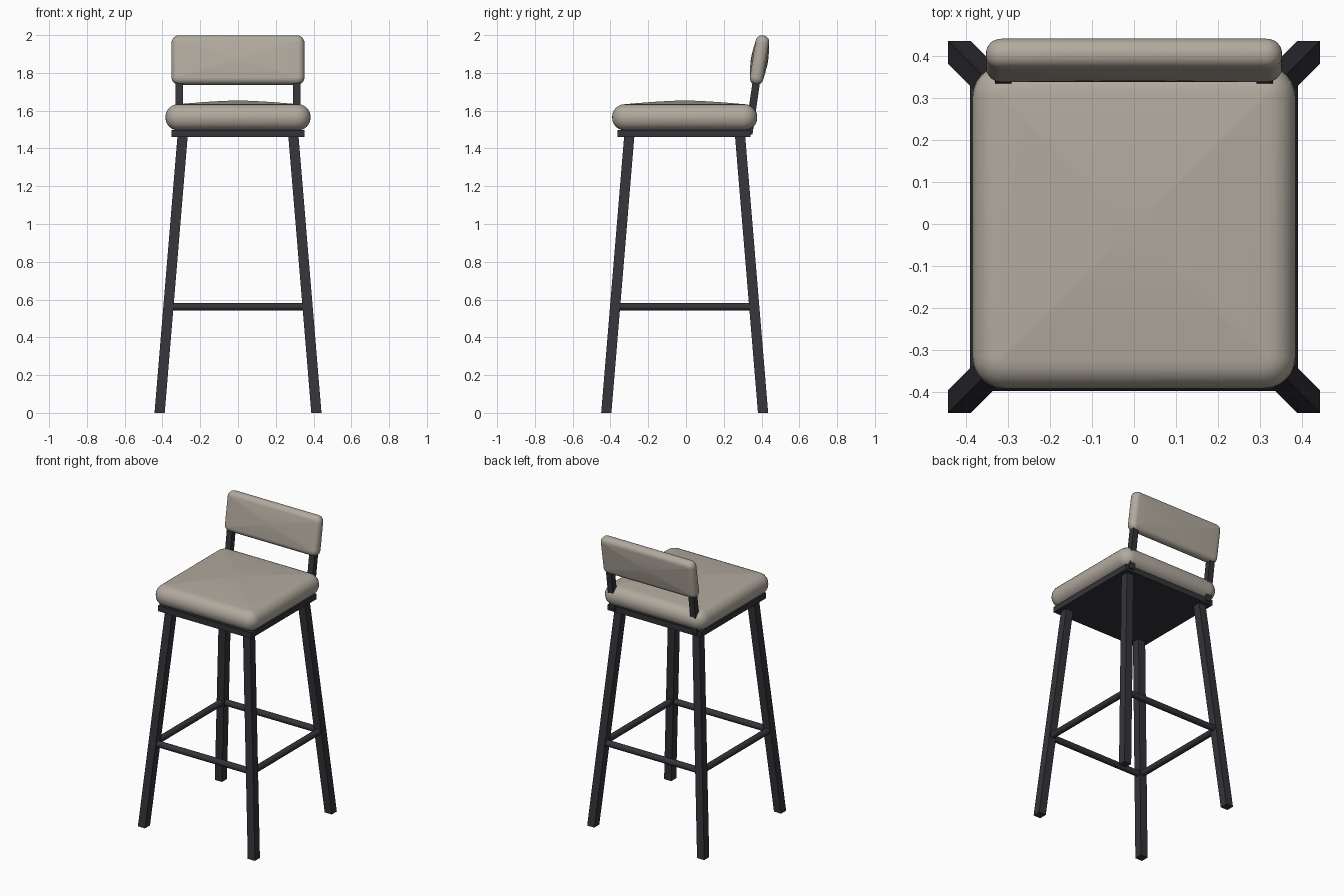
import bpy
import bmesh
from math import sin, cos, pi
from mathutils import Matrix, Vector

if "Cube" in bpy.data.objects:
    bpy.data.objects.remove(bpy.data.objects["Cube"])

Y0 = -0.007          # centre of the seat frame along y
LEAN = 0.16          # backwards lean of the backrest


def material(name, color):
    mat = bpy.data.materials.new(name)
    mat.use_nodes = True
    mat.diffuse_color = color
    mat.node_tree.nodes["Principled BSDF"].inputs["Base Color"].default_value = color
    return mat


FABRIC = material("taupe fabric", (0.44, 0.40, 0.34, 1))
METAL = material("dark metal", (0.034, 0.034, 0.042, 1))


def finish(bm, name, mat, smooth=False):
    bmesh.ops.recalc_face_normals(bm, faces=bm.faces)
    mesh = bpy.data.meshes.new(name)
    bm.to_mesh(mesh)
    bm.free()
    mesh.materials.append(mat)
    for poly in mesh.polygons:
        poly.use_smooth = smooth
    obj = bpy.data.objects.new(name, mesh)
    bpy.context.collection.objects.link(obj)
    if smooth:
        bpy.ops.object.select_all(action='DESELECT')
        obj.select_set(True)
        bpy.context.view_layer.objects.active = obj
        bpy.ops.object.shade_smooth_by_angle(angle=0.7)
    return obj


def bar(name, low, high, width):
    """Square bar with level ends, sheared from low to high."""
    low, high = Vector(low), Vector(high)
    bm = bmesh.new()
    bmesh.ops.create_cube(bm, size=1)
    for v in bm.verts:
        end = high if v.co.z > 0 else low
        v.co = end + Vector((v.co.x * width, v.co.y * width, 0))
    return finish(bm, name, METAL)


def rod(name, a, b, radius):
    """Round rod between two points."""
    a, b = Vector(a), Vector(b)
    bm = bmesh.new()
    turn = (b - a).to_track_quat('Z', 'Y').to_matrix().to_4x4()
    bmesh.ops.create_cone(bm, cap_ends=True, segments=16, radius1=radius,
                          radius2=radius, depth=(b - a).length,
                          matrix=Matrix.Translation((a + b) / 2) @ turn)
    return finish(bm, name, METAL, True)


def outline(hx, hy, r, z, steps=6):
    """Rounded rectangle as a ring of points."""
    points = []
    for quarter, (sx, sy) in enumerate(((1, 1), (-1, 1), (-1, -1), (1, -1))):
        for i in range(steps + 1):
            a = (quarter + i / steps) * pi / 2
            points.append((sx * (hx - r) + r * cos(a), sy * (hy - r) + r * sin(a), z))
    return points


def cushion(name, hx, hy, hz, corner, edge, crown_top, crown_bottom):
    """Padded slab with round edges and gently domed faces."""
    rings = []
    for side in (-1, 1):
        for i in range(7):
            a = (i / 6 - (side < 0)) * pi / 2
            inset = edge * (1 - cos(a))
            rings.append(outline(hx - inset, hy - inset, max(corner - inset, 0.004),
                                 side * (hz - edge) + edge * sin(a)))

    def dome(ring, crown):
        return [[(x * s, y * s, z + crown * (1 - s ** 1.5)) for x, y, z in ring]
                for s in (0.8, 0.6, 0.4, 0.2)]

    rings = dome(rings[0], -crown_bottom)[::-1] + rings + dome(rings[-1], crown_top)
    bm = bmesh.new()
    loops = [[bm.verts.new(p) for p in ring] for ring in rings]
    n = len(loops[0])
    for lower, upper in zip(loops, loops[1:]):
        for i in range(n):
            j = (i + 1) % n
            bm.faces.new((lower[i], lower[j], upper[j], upper[i]))
    for ring, z in ((loops[0], -hz - crown_bottom), (loops[-1], hz + crown_top)):
        tip = bm.verts.new((0, 0, z))
        for i in range(n):
            bm.faces.new((ring[i], ring[(i + 1) % n], tip))
    return finish(bm, name, FABRIC, True)


# Seat cushion and the plate under it
seat = cushion("seat_cushion", 0.384, 0.384, 0.069, 0.075, 0.066, 0.02, 0)
seat.location = (0, Y0, 1.565)

bm = bmesh.new()
bmesh.ops.create_cube(bm, size=1)
bmesh.ops.scale(bm, vec=(0.704, 0.704, 0.038), verts=bm.verts)
bmesh.ops.translate(bm, vec=(0, Y0 - 0.003, 1.479), verts=bm.verts)
finish(bm, "seat_plate", METAL)

# Backrest pad, standing and leaning back
back = cushion("backrest_pad", 0.352, 0.132, 0.036, 0.04, 0.034, 0.01, 0.01)
back.location = (0, 0.389, 1.868)
back.rotation_euler = (pi / 2 - LEAN, 0, 0)

# Splayed legs and backrest posts
for side, sx in (("left", 1), ("right", -1)):
    for end, sy in (("front", -1), ("back", 1)):
        bar(f"{end}_{side}_leg", (sx * 0.415, Y0 + sy * 0.415, 0),
            (sx * 0.293, Y0 + sy * 0.293, 1.47), 0.054)
    bar(f"{side}_backrest_post", (sx * 0.311, 0.332, 1.474),
        (sx * 0.311, 0.382, 1.82), 0.04)

# Footrest rods between the legs
R, Z = 0.369, 0.562
for name, s in (("front", -1), ("back", 1)):
    rod(f"{name}_footrest", (-R, Y0 + s * R, Z), (R, Y0 + s * R, Z), 0.021)
for name, s in (("left", 1), ("right", -1)):
    rod(f"{name}_footrest", (s * R, Y0 - R, Z), (s * R, Y0 + R, Z), 0.021)
